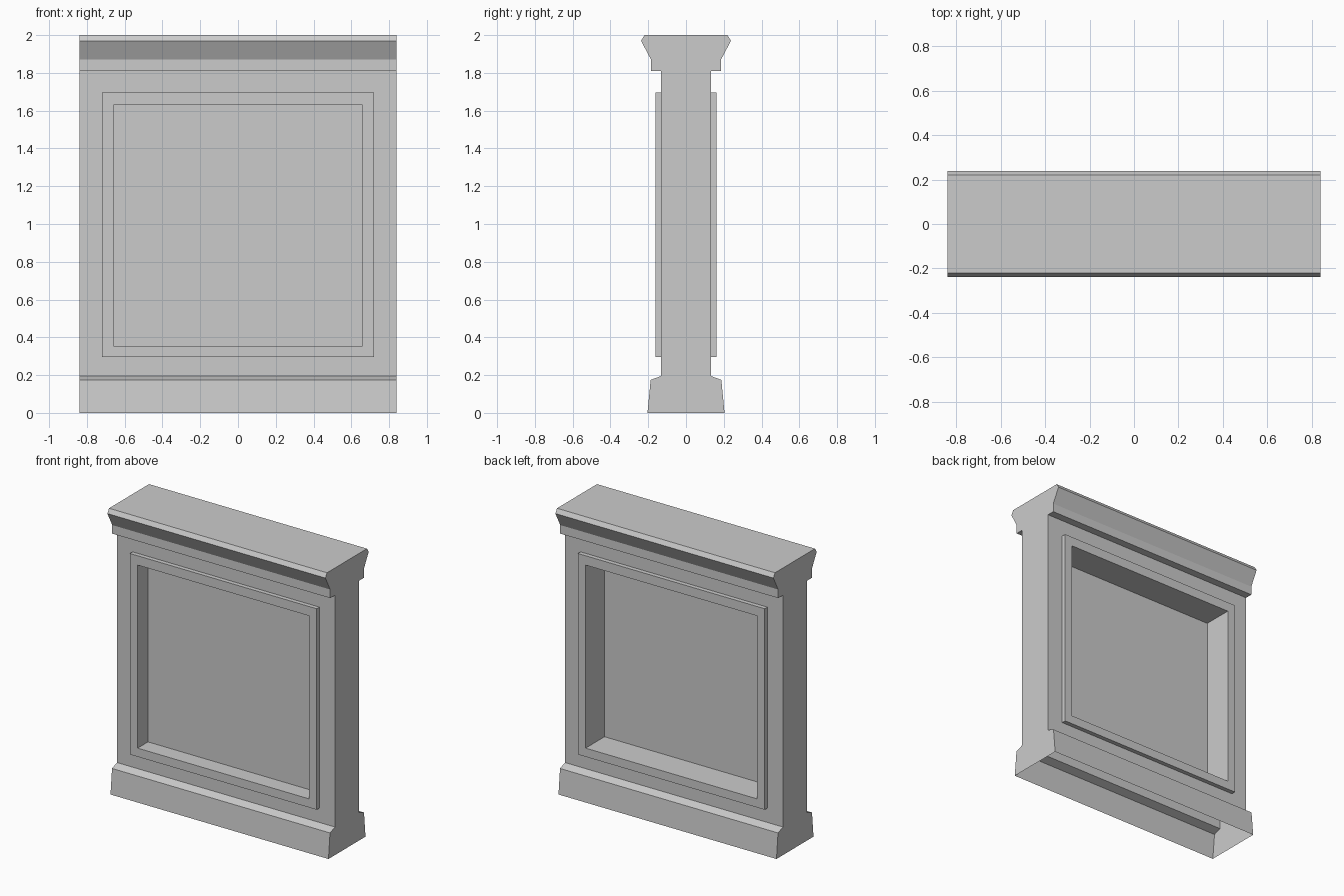
import bpy, bmesh
from math import copysign

if "Cube" in bpy.data.objects:
    bpy.data.objects.remove(bpy.data.objects["Cube"])

HALF_W = 0.84
# Half cross-section (y, z): plinth, shaft, cornice
HALF = [(0.204, 0), (0.187, 0.175), (0.132, 0.195), (0.132, 1.81),
        (0.185, 1.81), (0.185, 1.87), (0.238, 1.97), (0.22, 2.0)]
profile = HALF + [(-y, z) for y, z in reversed(HALF)]


def step(face, hx, z0, z1, y):
    """Extrude a face and fit the new cap to a rectangle at depth y."""
    cap = bmesh.ops.extrude_discrete_faces(bm, faces=[face])["faces"][0]
    for v in cap.verts:
        v.co = (copysign(hx, v.co.x), y, z0 if v.co.z < 1 else z1)
    return cap


# Moulded body: cross-section swept along x
bm = bmesh.new()
ends = [[bm.verts.new((x, y, z)) for y, z in profile] for x in (-HALF_W, HALF_W)]
for ring in ends:
    bm.faces.new(ring)
n = len(profile)
sides = []
for i in range(n):
    j = (i + 1) % n
    sides.append(bm.faces.new((ends[0][i], ends[0][j], ends[1][j], ends[1][i])))
bmesh.ops.recalc_face_normals(bm, faces=bm.faces[:])

# Raised frame and sunk panel on both broad sides; the panel sits near the front
back, front, underside = sides[2], sides[n - 4], sides[n - 1]
for face, s, floor in ((front, -1, -0.048), (back, 1, -0.046)):
    face = step(face, 0.72, 0.295, 1.695, s * 0.132)
    face = step(face, 0.72, 0.295, 1.695, s * 0.162)
    face = step(face, 0.66, 0.355, 1.63, s * 0.162)
    step(face, 0.66, 0.355, 1.63, floor)

# The underside is open
bmesh.ops.delete(bm, geom=[underside], context="FACES_ONLY")

mesh = bpy.data.meshes.new("panelled_pedestal")
bm.to_mesh(mesh)
bm.free()
bpy.context.collection.objects.link(bpy.data.objects.new("panelled_pedestal", mesh))
